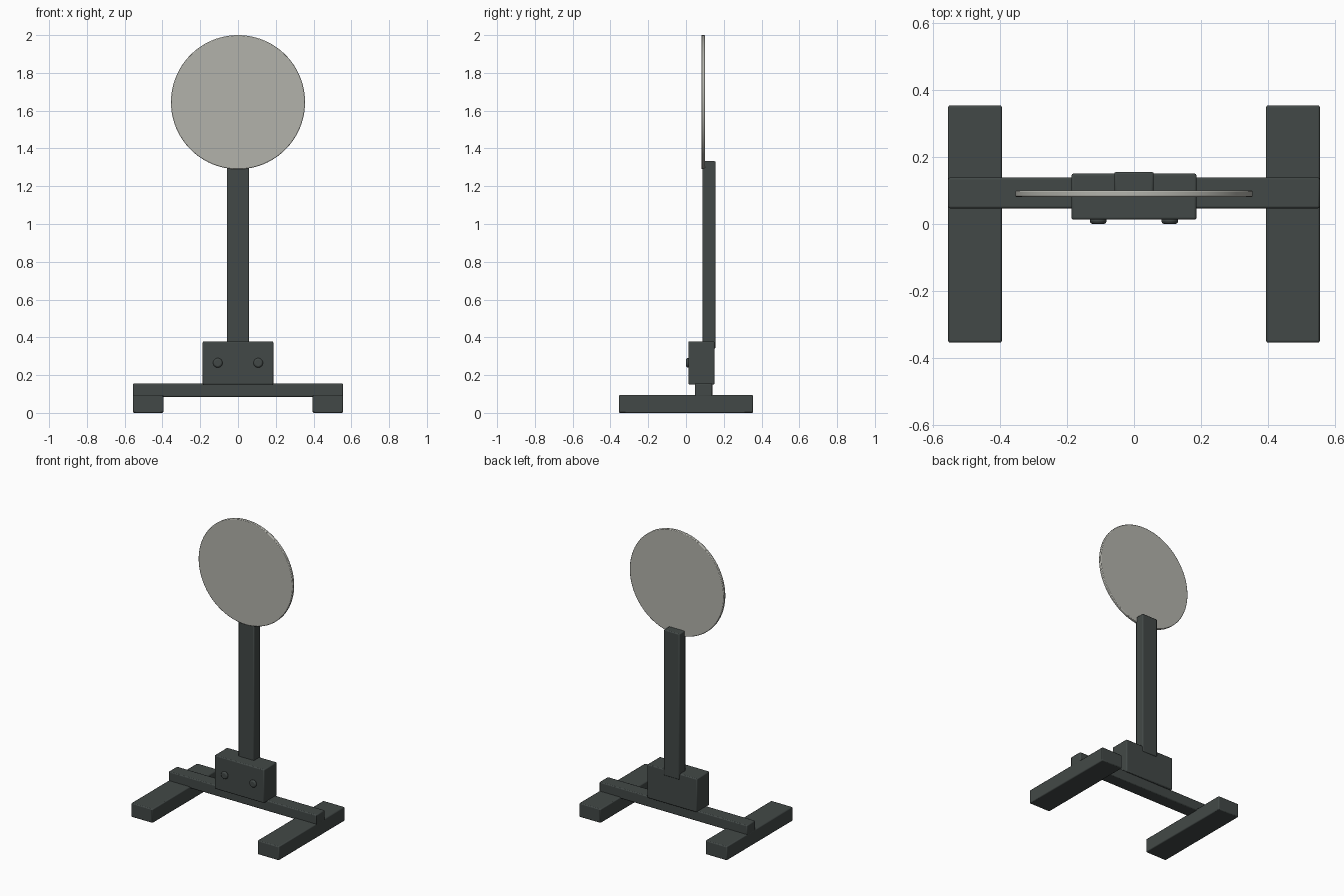
import bpy, math

if "Cube" in bpy.data.objects:
    bpy.data.objects.remove(bpy.data.objects["Cube"])


def material(name, rgb):
    m = bpy.data.materials.new(name)
    m.diffuse_color = (*rgb, 1)
    m.use_nodes = True
    m.node_tree.nodes["Principled BSDF"].inputs["Base Color"].default_value = m.diffuse_color
    return m


DARK = material("dark grey metal", (0.055, 0.066, 0.063))
PALE = material("pale warm grey", (0.45, 0.45, 0.41))


def finish(obj, name, mat, bevel, segments):
    obj.name = name
    obj.data.materials.append(mat)
    bpy.ops.object.transform_apply(location=False, rotation=True, scale=True)
    mod = obj.modifiers.new("rounded edges", 'BEVEL')
    mod.width, mod.segments = bevel, segments
    mod.limit_method = 'ANGLE'
    mod.angle_limit = math.radians(40)
    bpy.ops.object.shade_smooth_by_angle(angle=math.radians(35))


def box(name, x, y, z, bevel=0.006):
    """Box from its (min, max) range on each axis."""
    ranges = (x, y, z)
    bpy.ops.mesh.primitive_cube_add(size=1, location=[(a + b) / 2 for a, b in ranges])
    obj = bpy.context.object
    obj.scale = [b - a for a, b in ranges]
    finish(obj, name, DARK, bevel, 2)


def disc(name, x, z, radius, y, sides, mat, bevel, segments):
    """Round plate facing the front, between two y values."""
    bpy.ops.mesh.primitive_cylinder_add(
        vertices=sides, radius=radius, depth=y[1] - y[0],
        location=(x, (y[0] + y[1]) / 2, z), rotation=(math.pi / 2, 0, 0))
    finish(bpy.context.object, name, mat, bevel, segments)


# Base: two feet joined by a crossbar
for side, s in (("left", -1), ("right", 1)):
    box(side + "_foot", sorted((s * 0.395, s * 0.556)), (-0.355, 0.355), (0, 0.095))
box("crossbar", (-0.556, 0.556), (0.047, 0.139), (0.085, 0.156))

# Clamp block with two domed bolts
box("clamp_block", (-0.187, 0.187), (0.013, 0.151), (0.15, 0.379))
for side, s in (("left", -1), ("right", 1)):
    disc(side + "_bolt", s * 0.107, 0.265, 0.025, (0.0, 0.02), 24, DARK, 0.009, 3)

# Upright post and round target plate
box("post", (-0.059, 0.059), (0.088, 0.156), (0.34, 1.333))
disc("target_plate", 0, 1.645, 0.355, (0.081, 0.1), 96, PALE, 0.004, 2)
